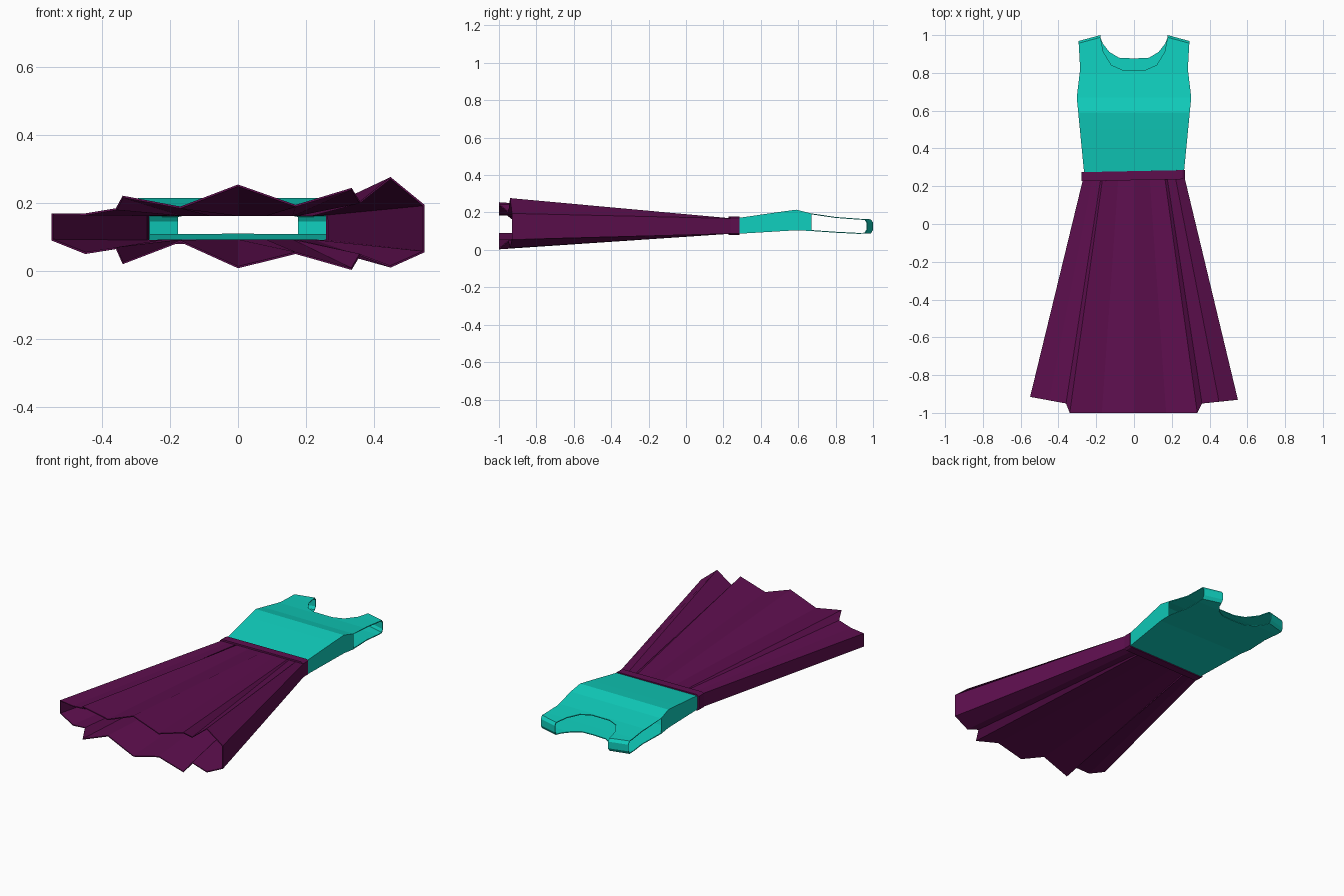
import bpy, bmesh

if "Cube" in bpy.data.objects:
    bpy.data.objects.remove(bpy.data.objects["Cube"], do_unlink=True)


def material(name, color):
    m = bpy.data.materials.new(name)
    m.use_nodes = True
    m.diffuse_color = (*color, 1)
    m.node_tree.nodes["Principled BSDF"].inputs["Base Color"].default_value = (*color, 1)
    return m


teal = material("teal cloth", (0.005, 0.62, 0.51))
plum = material("plum cloth", (0.11, 0.0045, 0.076))


def interp(table, t):
    """Piecewise linear lookup in a list of (t, value) pairs."""
    for (a, va), (b, vb) in zip(table, table[1:]):
        if t <= b:
            return va + (vb - va) * max(0, (t - a) / (b - a))
    return table[-1][1]


def finish(name, bm, mat, thickness, mirror=False):
    bmesh.ops.remove_doubles(bm, verts=bm.verts, dist=0.0005)
    bmesh.ops.recalc_face_normals(bm, faces=bm.faces)
    me = bpy.data.meshes.new(name)
    bm.to_mesh(me)
    bm.free()
    me.materials.append(mat)
    ob = bpy.data.objects.new(name, me)
    bpy.context.collection.objects.link(ob)
    if mirror:
        ob.modifiers.new("mirror", 'MIRROR').use_clip = True
    shell = ob.modifiers.new("cloth thickness", 'SOLIDIFY')
    shell.thickness = thickness
    shell.offset = -1
    return ob


def tube(name, rings, mat, thickness):
    """Open tube lofted through rings of equal length."""
    bm = bmesh.new()
    rows = [[bm.verts.new(p) for p in ring] for ring in rings]
    n = len(rows[0])
    for a, b in zip(rows, rows[1:]):
        for i in range(n):
            j = (i + 1) % n
            bm.faces.new((a[i], a[j], b[j], b[i]))
    return finish(name, bm, mat, thickness)


# Pleated skirt: hem folds narrow to a flat waist
upper = [(-.55, .17), (-.45, .17), (-.36, .185), (-.34, .222), (-.17, .19), (0, .255),
         (.17, .195), (.335, .245), (.36, .205), (.45, .277), (.55, .195)]
lower = [(.55, .055), (.45, .01), (.36, .045), (.335, .003), (.17, .05), (0, .008),
         (-.17, .085), (-.34, .02), (-.36, .065), (-.45, .05), (-.55, .09)]
hem_y = [(-.55, -.915), (-.36, -.95), (-.34, -1), (.34, -1), (.36, -.95), (.55, -.93)]
hem = [(x, interp(hem_y, x), z) for x, z in upper + lower]
waist = [(x * .485, .25, .168) for x, z in upper] + [(x * .485, .25, .087) for x, z in lower]
tube("skirt", [hem, waist], plum, .006)

# Waistband, slightly higher on the left
band = [(-.278, .17), (-.265, .178), (.258, .178), (.27, .17),
        (.27, .088), (.258, .08), (-.265, .08), (-.278, .088)]
tube("waistband", [[(x, y + x * .02, z) for x, z in band] for y in (.232, .28)], plum, .012)

# Bodice: two shaped panels, side walls and shoulder caps, one half mirrored
front_z = [(.26, .168), (.5, .203), (.59, .215), (.67, .195), (.8, .176), (.92, .167), (1, .163)]
back_z = [(.26, .085), (.59, .105), (.67, .101), (.8, .092), (.92, .086), (1, .088)]
side_x = [(.26, .263), (.67, .303), (.82, .285), (.96, .293)]
creases = (.5, .59, .67, .8, .92)
front_neck = [(.178, .988), (.162, .91), (.12, .842), (.06, .815), (0, .815)]
back_neck = [(.178, .988), (.165, .955), (.13, .91), (.08, .88), (0, .876)]

bm = bmesh.new()
for neck, profile in ((front_neck, front_z), (back_neck, back_z)):
    side = [(interp(side_x, y), y) for y in (.26, .5, .59, .67, .82, .957)]
    panel = bmesh.new()
    panel.faces.new([panel.verts.new((x, y, 0)) for x, y in [(0, .26)] + side + neck])
    for y in creases:
        bmesh.ops.bisect_plane(panel, geom=panel.verts[:] + panel.edges[:] + panel.faces[:],
                               dist=1e-5, plane_co=(0, y, 0), plane_no=(0, 1, 0))
    for v in panel.verts:
        v.co.z = interp(profile, v.co.y)
    piece = bpy.data.meshes.new("panel")
    panel.to_mesh(piece)
    panel.free()
    bm.from_mesh(piece)
    bpy.data.meshes.remove(piece)


def quad(a, b, c, d):
    bm.faces.new([bm.verts.new(p) for p in (a, b, c, d)])


# Side walls up to the armhole
for y0, y1 in zip((.26, .5, .59), (.5, .59, .67)):
    x0, x1 = interp(side_x, y0), interp(side_x, y1)
    quad((x0, y0, interp(back_z, y0)), (x1, y1, interp(back_z, y1)),
         (x1, y1, interp(front_z, y1)), (x0, y0, interp(front_z, y0)))

# Rounded shoulder cap
ends = [(interp(side_x, .957), .957), (.178, .988)]
cap = [[(x, y, interp(front_z, y)) for x, y in ends],
       [(x, y + .012, .147) for x, y in ends],
       [(x, y + .012, .107) for x, y in ends],
       [(x, y, interp(back_z, y)) for x, y in ends]]
for a, b in zip(cap, cap[1:]):
    quad(a[0], a[1], b[1], b[0])
finish("bodice", bm, teal, .005, mirror=True)
